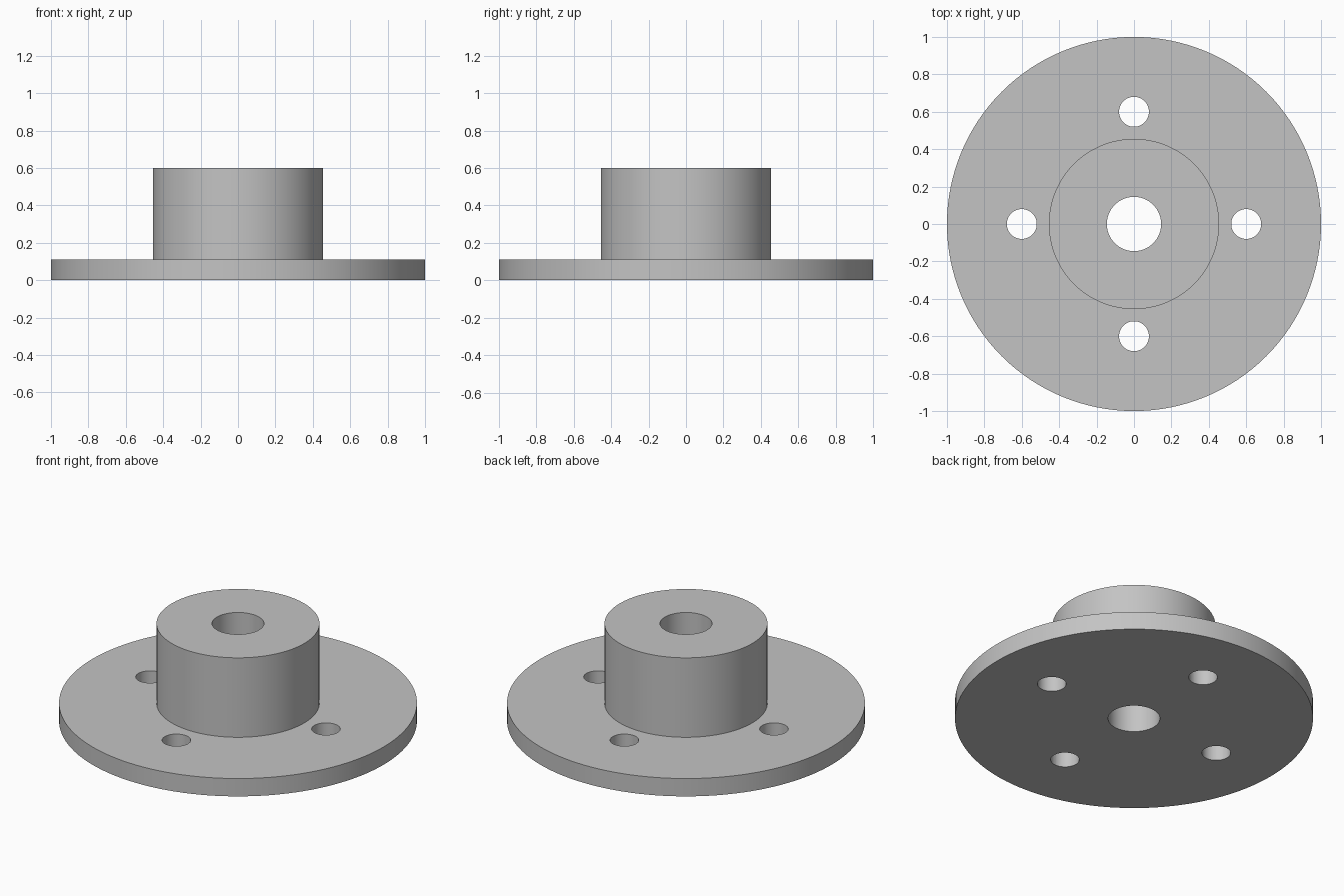
import bpy
import bmesh
import math
from mathutils import Matrix, Vector

SEGMENTS = 128
FLANGE_R, FLANGE_H = 1.0, 0.11
HUB_R, HUB_H = 0.455, 0.60
BORE_R = 0.145
BOLT_R, BOLT_CIRCLE = 0.08, 0.60

cube = bpy.data.objects.get("Cube")
if cube:
    bpy.data.objects.remove(cube, do_unlink=True)

steel = bpy.data.materials.new("grey_metal")
steel.use_nodes = True
colour = (0.55, 0.55, 0.55, 1)
steel.diffuse_color = colour
steel.node_tree.nodes["Principled BSDF"].inputs["Base Color"].default_value = colour


def make_object(name, bm):
    bmesh.ops.recalc_face_normals(bm, faces=bm.faces)
    mesh = bpy.data.meshes.new(name)
    bm.to_mesh(mesh)
    bm.free()
    mesh.materials.append(steel)
    obj = bpy.data.objects.new(name, mesh)
    bpy.context.collection.objects.link(obj)
    return obj


def lathe(name, profile):
    """Spin a closed (radius, height) outline around the z axis."""
    bm = bmesh.new()
    verts = [bm.verts.new((r, 0, z)) for r, z in profile]
    edges = [bm.edges.new((a, b)) for a, b in zip(verts, verts[1:] + verts[:1])]
    bmesh.ops.spin(bm, geom=verts + edges, cent=(0, 0, 0), axis=(0, 0, 1),
                   angle=math.tau, steps=SEGMENTS, use_merge=True)
    bmesh.ops.remove_doubles(bm, verts=bm.verts, dist=0.0001)
    return make_object(name, bm)


# Flange, hub and central bore as one turned body
body = lathe("flanged_hub", [
    (BORE_R, 0), (FLANGE_R, 0), (FLANGE_R, FLANGE_H),
    (HUB_R, FLANGE_H), (HUB_R, HUB_H), (BORE_R, HUB_H),
])

# Four bolt holes drilled through the flange
bm = bmesh.new()
for i in range(4):
    angle = i * math.pi / 2
    centre = Vector((math.cos(angle), math.sin(angle), 0)) * BOLT_CIRCLE
    centre.z = FLANGE_H / 2
    bmesh.ops.create_cone(bm, cap_ends=True, segments=48, radius1=BOLT_R,
                          radius2=BOLT_R, depth=FLANGE_H * 2,
                          matrix=Matrix.Translation(centre))
drill = make_object("bolt_hole_cutter", bm)
drill.hide_render = True
drill.hide_viewport = True

cut = body.modifiers.new("bolt_holes", "BOOLEAN")
cut.operation = "DIFFERENCE"
cut.solver = "EXACT"
cut.object = drill

# Apply the cut, then discard the cutter
bpy.context.view_layer.update()
depsgraph = bpy.context.evaluated_depsgraph_get()
finished = bpy.data.meshes.new_from_object(body.evaluated_get(depsgraph))
body.modifiers.clear()
body.data = finished
bpy.data.objects.remove(drill, do_unlink=True)

# Smooth round walls with crisp rims
bpy.ops.object.select_all(action="DESELECT")
body.select_set(True)
bpy.context.view_layer.objects.active = body
bpy.ops.object.shade_smooth_by_angle(angle=math.radians(30))
